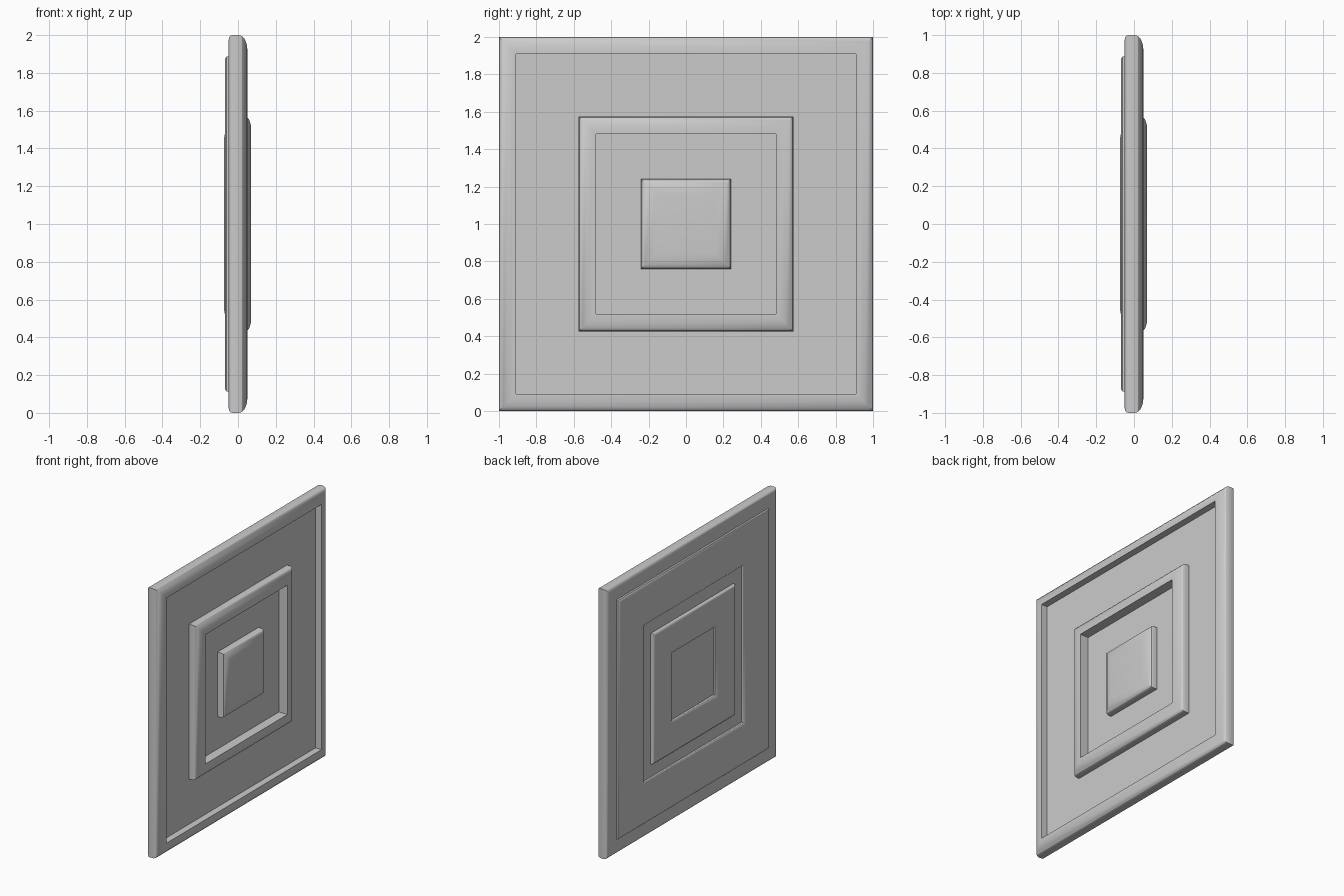
import bpy
import bmesh
from math import sin, cos, pi

default = bpy.data.objects.get("Cube")
if default:
    bpy.data.objects.remove(default, do_unlink=True)

STEPS = 4


def rounded(start, end, flat_start):
    """Quarter-ellipse points; flat_start leaves along the panel face."""
    points = []
    for i in range(STEPS + 1):
        a = i / STEPS * pi / 2
        s, c = sin(a), 1 - cos(a)
        u, v = (s, c) if flat_start else (c, s)
        points.append((start[0] + (end[0] - start[0]) * u,
                       start[1] + (end[1] - start[1]) * v))
    return points


def square_loft(name, profile, material):
    """Skin square rings, each given as (half width, offset along x)."""
    bm = bmesh.new()
    rings = []
    for half, x in profile:
        rings.append([bm.verts.new((x, half * sy, 1 + half * sz))
                      for sy, sz in ((-1, -1), (1, -1), (1, 1), (-1, 1))])
    for a, b in zip(rings, rings[1:]):
        for i in range(4):
            j = (i + 1) % 4
            bm.faces.new((a[i], b[i], b[j], a[j]))
    bm.faces.new(rings[0])
    bm.faces.new(rings[-1])
    bmesh.ops.recalc_face_normals(bm, faces=bm.faces)
    mesh = bpy.data.meshes.new(name)
    bm.to_mesh(mesh)
    bm.free()
    mesh.materials.append(material)
    obj = bpy.data.objects.new(name, mesh)
    bpy.context.collection.objects.link(obj)
    return obj


grey = bpy.data.materials.new("plain_grey")
grey.use_nodes = True
colour = (0.6, 0.6, 0.6, 1)
grey.diffuse_color = colour
grey.node_tree.nodes["Principled BSDF"].inputs["Base Color"].default_value = colour

# Shared levels of the pressed sheet
floor = 0.0
rim = 0.05
ring = 0.07

profile = []
# Raised centre button
profile += rounded((0.16, ring - 0.003), (0.24, 0.03), True)
profile += [(0.24, floor)]
# Raised middle ring
profile += [(0.48, floor), (0.48, ring)]
profile += rounded((0.5, ring), (0.575, 0.03), True)
profile += [(0.575, floor)]
# Outer frame and its rounded edge
profile += [(0.91, floor), (0.91, rim)]
profile += rounded((0.92, rim), (1, 0.005), True)
profile += rounded((1, -0.03), (0.97, -rim), False)
# Reverse of the wide field, bulging behind the frame
profile += [(0.888, -rim)]
profile += rounded((0.888, -0.056), (0.86, -0.07), False)
profile += rounded((0.62, -0.07), (0.58, -rim), True)
# Reverse of the inner field and the button hollow
profile += [(0.485, -rim)]
profile += rounded((0.485, -0.058), (0.46, -0.073), False)
profile += rounded((0.3, -0.073), (0.25, -rim), True)

panel = square_loft("embossed_panel", profile, grey)

bpy.ops.object.select_all(action="DESELECT")
panel.select_set(True)
bpy.context.view_layer.objects.active = panel
bpy.ops.object.shade_smooth_by_angle()
